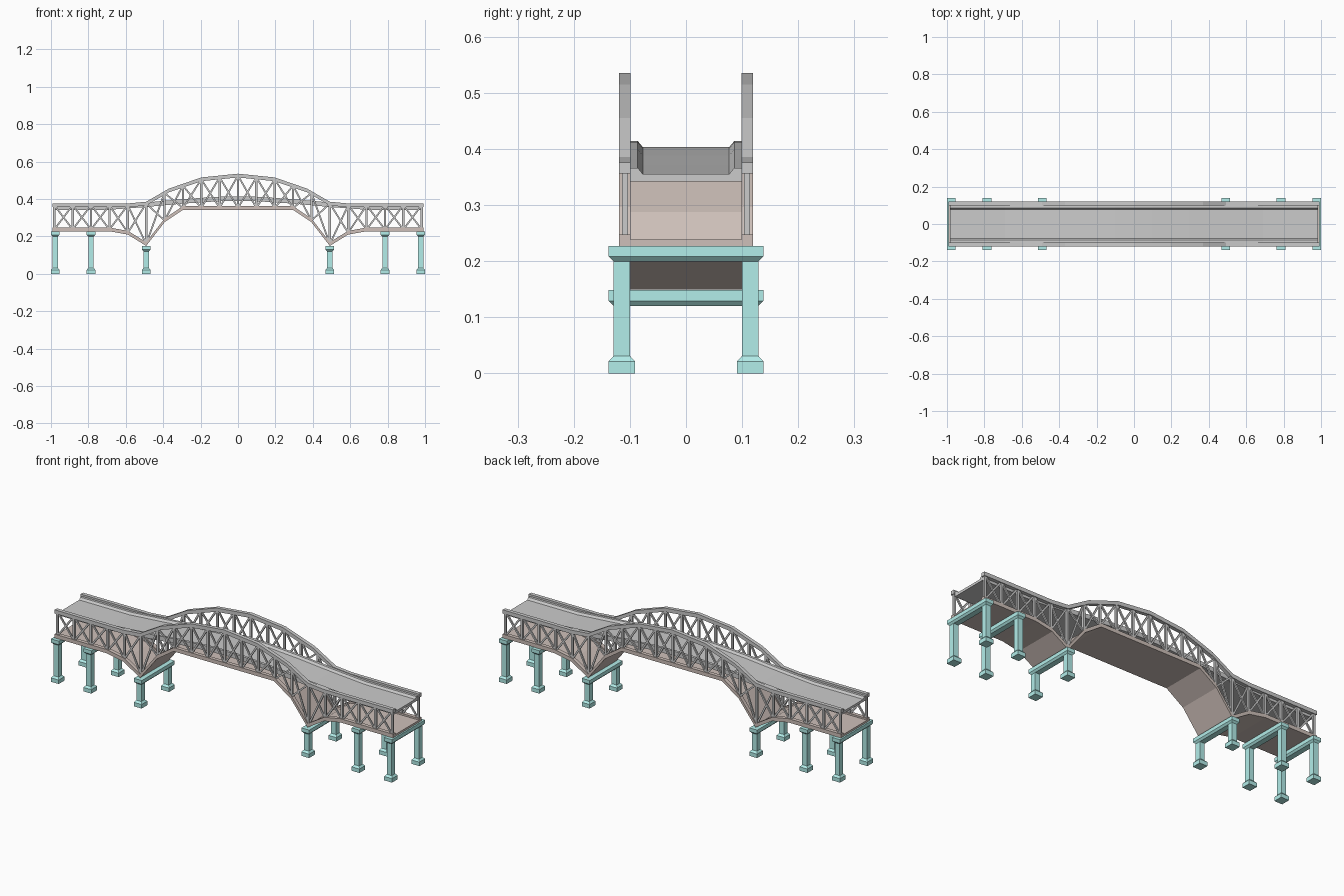
import bpy, bmesh
from mathutils import Vector, Matrix

if "Cube" in bpy.data.objects:
    bpy.data.objects.remove(bpy.data.objects["Cube"])

def mat(name, col):
    m = bpy.data.materials.new(name)
    m.diffuse_color = (*col, 1)
    m.use_nodes = True
    m.node_tree.nodes["Principled BSDF"].inputs["Base Color"].default_value = m.diffuse_color
    return m

TEAL = mat("teal_paint", (0.45, 0.85, 0.82))
BROWN = mat("brown_steel", (0.62, 0.53, 0.49))

def finish(name, bm, m=None):
    bmesh.ops.recalc_face_normals(bm, faces=bm.faces)
    me = bpy.data.meshes.new(name)
    bm.to_mesh(me)
    bm.free()
    ob = bpy.data.objects.new(name, me)
    bpy.context.collection.objects.link(ob)
    if m:
        me.materials.append(m)
    return ob

def loft(bm, rings):
    vs = [[bm.verts.new(p) for p in r] for r in rings]
    n = len(vs[0])
    for a, b in zip(vs, vs[1:]):
        for i in range(n):
            j = (i + 1) % n
            bm.faces.new((a[i], a[j], b[j], b[i]))
    bm.faces.new(vs[0])
    bm.faces.new(vs[-1])

def sweep(name, path, section, m=None):
    """Carry a (y, z) section along an (x, z) path."""
    bm = bmesh.new()
    loft(bm, [[(x, y, z + dz) for y, dz in section] for x, z in path])
    return finish(name, bm, m)

def rect(x, y, hx, hy, z):
    return [(x - hx, y - hy, z), (x + hx, y - hy, z), (x + hx, y + hy, z), (x - hx, y + hy, z)]

def strut(bm, a, b, y, w, d):
    """Rectangular bar between two (x, z) points."""
    a, b = Vector((a[0], y, a[1])), Vector((b[0], y, b[1]))
    side = (b - a).normalized().cross(Vector((0, 1, 0))) * w / 2
    dep = Vector((0, d / 2, 0))
    loft(bm, [[p + side + dep, p - side + dep, p - side - dep, p + side - dep] for p in (a, b)])

def mirrored(half):
    """Half path from the centre outwards -> full path."""
    return [(-x, z) for x, z in reversed(half) if x > 0] + half

def height(path, x):
    for (x0, z0), (x1, z1) in zip(path, path[1:]):
        if x0 <= x <= x1:
            return z0 + (z1 - z0) * (x - x0) / (x1 - x0)
    return path[-1][1]

# Profiles: bottom edge of lower chord, top edge of upper chord, deck surface
low = mirrored([(0, .342), (.294, .342), (.392, .276), (.491, .149), (.588, .209), (.686, .227), (.992, .227)])
top = mirrored([(0, .535), (.196, .515), (.37, .455), (.491, .385), (.588, .376), (.992, .376)])
deck = mirrored([(0, .403), (.1, .401), (.294, .388), (.491, .370), (.69, .355), (.985, .355)])

# Lower floor plate and deck with raised kerbs
sweep("lower_floor", low, [(-.1, 0), (.1, 0), (.1, .011), (-.1, .011)], BROWN)
sweep("road_deck", deck, [(-.1, -.013), (.1, -.013), (.1, .011), (.086, .011), (.077, 0),
                          (-.077, 0), (-.086, .011), (-.1, .011)])

# Side trusses
N, STEP = 10, .0982
for s, label in ((-1, "front"), (1, "back")):
    y0, y1 = s * .099, s * .119
    sweep(label + "_lower_chord", low, [(y0, 0), (y1, 0), (y1, .02), (y0, .02)], BROWN)
    sweep(label + "_upper_chord", top, [(y0, -.02), (y1, -.02), (y1, 0), (y0, 0)])
    bm = bmesh.new()
    nodes = [i * STEP for i in range(-N, N + 1)]
    lo = [(x, height(low, x) + .01) for x in nodes]
    hi = [(x, height(top, x) - .01) for x in nodes]
    for a, b in zip(lo, hi):
        strut(bm, a, b, s * .109, .012, .011)
    for i in range(2 * N):
        strut(bm, lo[i], hi[i + 1], s * .109, .009, .008)
        strut(bm, hi[i], lo[i + 1], s * .109, .009, .006)
    finish(label + "_truss_web", bm)

# Trestle piers: footings, columns and chamfered cap beam
for n, (px, z) in enumerate(((.977, .227), (.786, .227), (.491, .148))):
    for sx, label in ((-1, "left"), (1, "right")):
        x = sx * px
        bm = bmesh.new()
        for s in (-1, 1):
            y = s * .1145
            loft(bm, [rect(x, y, .023, .024, 0), rect(x, y, .023, .024, .021),
                      rect(x, y, .0145, .0145, .031), rect(x, y, .0145, .0145, z - .026)])
        loft(bm, [rect(x, 0, .0145, .129, z - .028), rect(x, 0, .023, .138, z - .019),
                  rect(x, 0, .023, .138, z)])
        finish(f"{label}_pier_{n + 1}", bm, TEAL)
